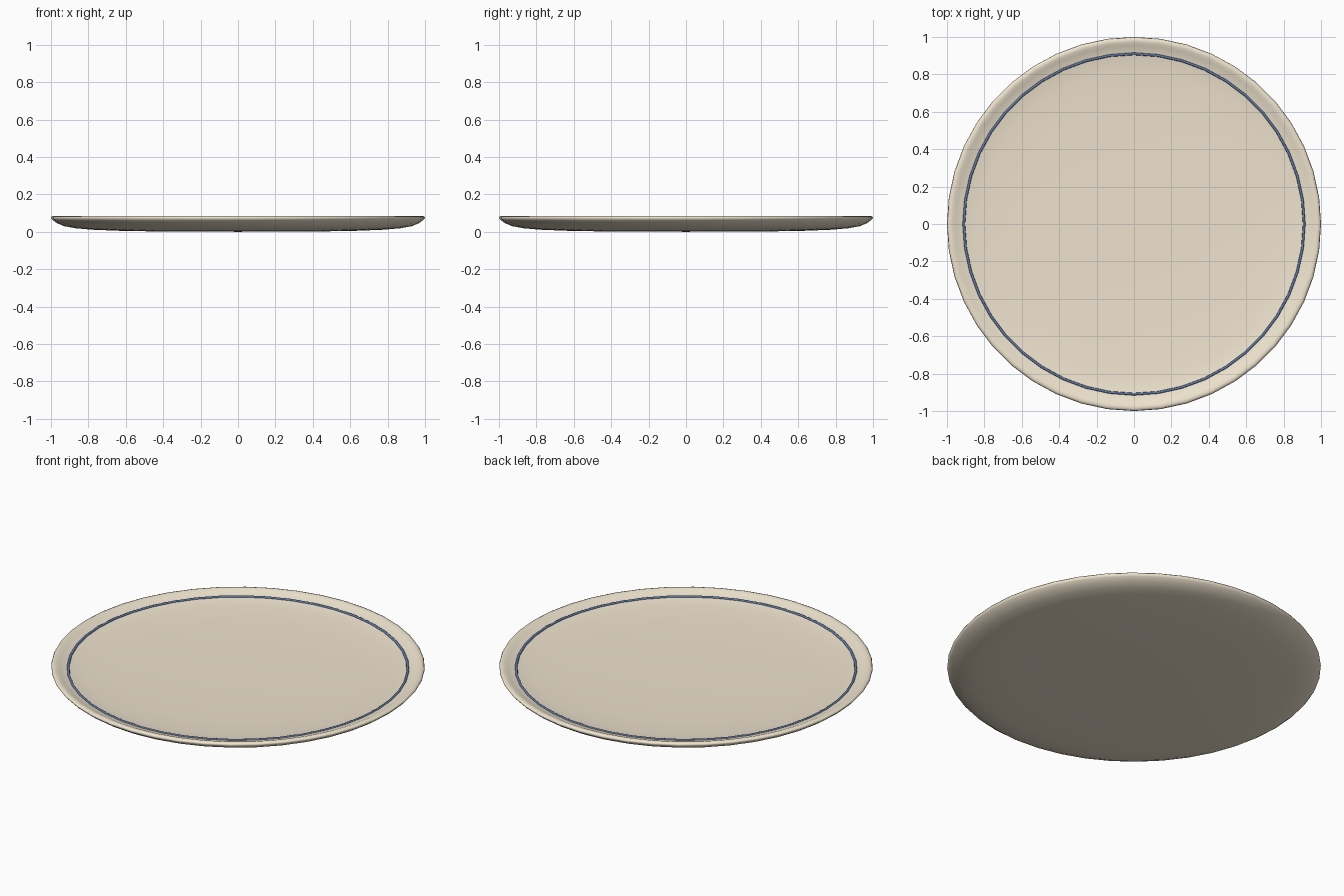
import bpy, bmesh, math

if "Cube" in bpy.data.objects:
    bpy.data.objects.remove(bpy.data.objects["Cube"])

SEGMENTS = 44


def material(name, color):
    m = bpy.data.materials.new(name)
    m.diffuse_color = (*color, 1)
    m.use_nodes = True
    m.node_tree.nodes["Principled BSDF"].inputs["Base Color"].default_value = m.diffuse_color
    return m


def lathe(name, profile, mat):
    """Spin an (r, z) profile around z; end points with r = 0 become poles."""
    bm = bmesh.new()
    rings = []
    for r, z in profile:
        if r == 0:
            rings.append([bm.verts.new((0, 0, z))] * SEGMENTS)
        else:
            rings.append([bm.verts.new((r * math.cos(a), r * math.sin(a), z))
                          for a in (2 * math.pi * i / SEGMENTS for i in range(SEGMENTS))])
    for low, high in zip(rings, rings[1:]):
        for i in range(SEGMENTS):
            j = (i + 1) % SEGMENTS
            corners = list(dict.fromkeys((low[i], low[j], high[j], high[i])))
            bm.faces.new(corners)
    bmesh.ops.recalc_face_normals(bm, faces=bm.faces)
    for f in bm.faces:
        f.smooth = True
    mesh = bpy.data.meshes.new(name)
    bm.to_mesh(mesh)
    bm.free()
    mesh.materials.append(mat)
    ob = bpy.data.objects.new(name, mesh)
    bpy.context.collection.objects.link(ob)
    return ob


# Shallow plate: underside, rounded rim, dished top
plate_profile = [
    (0, 0), (0.35, 0.001), (0.60, 0.004), (0.78, 0.011), (0.87, 0.019),
    (0.93, 0.030), (0.97, 0.047), (0.99, 0.062), (1.0, 0.074),
    (0.996, 0.081), (0.985, 0.085), (0.972, 0.083),
    (0.955, 0.076), (0.93, 0.067), (0.89, 0.059), (0.82, 0.052),
    (0.65, 0.045), (0.35, 0.040), (0, 0.038),
]
lathe("plate", plate_profile, material("cream_glaze", (0.86, 0.77, 0.62)))

# Thin painted band, slightly proud of the dish
bpy.ops.mesh.primitive_torus_add(major_radius=0.91, minor_radius=0.007,
                                 major_segments=SEGMENTS, minor_segments=8,
                                 location=(0, 0, 0.063))
band = bpy.context.object
band.name = "rim_band"
band.data.materials.append(material("navy_glaze", (0.12, 0.19, 0.36)))
bpy.ops.object.shade_smooth()
